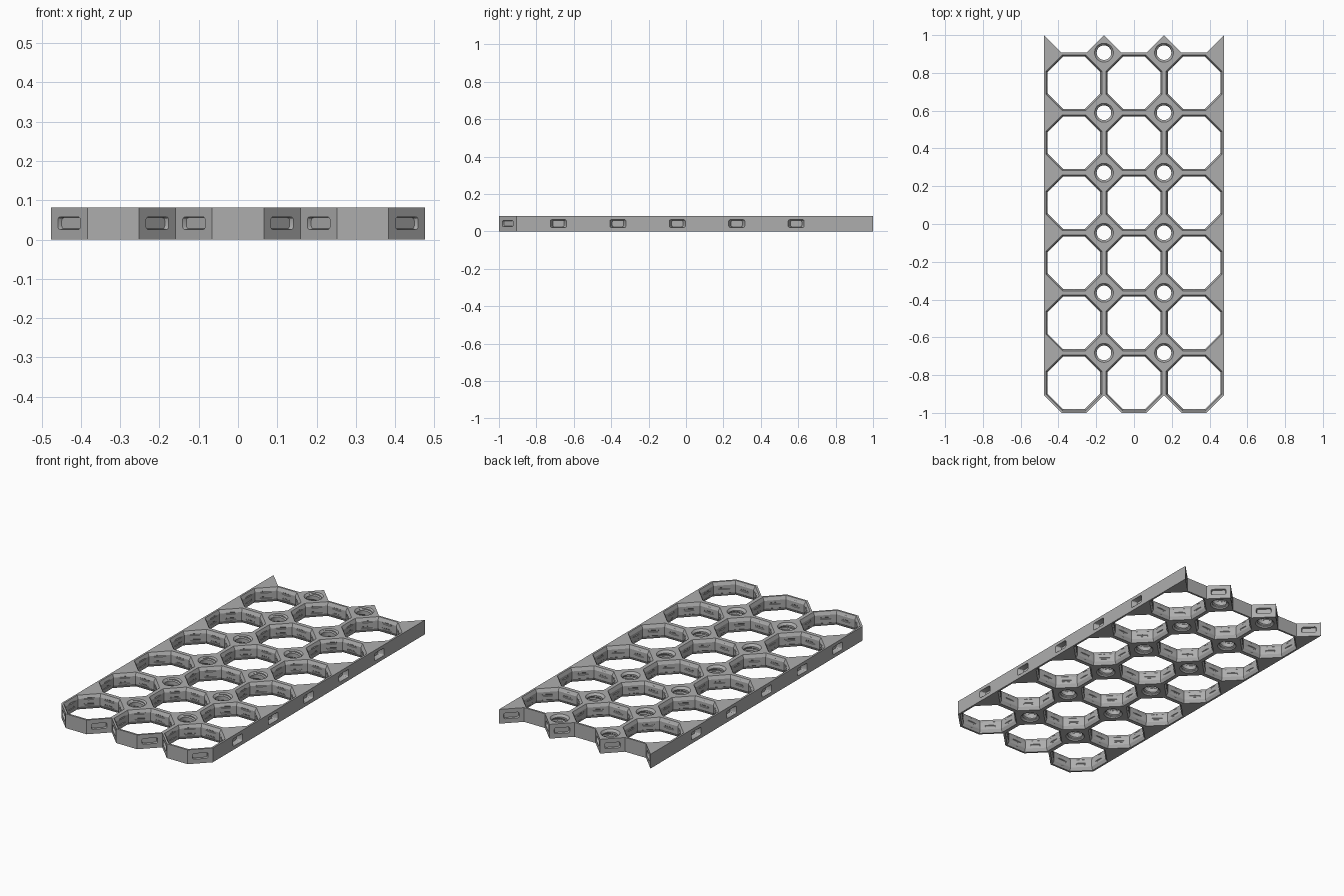
import bpy, bmesh, math
from mathutils import Matrix, Vector

if "Cube" in bpy.data.objects:
    bpy.data.objects.remove(bpy.data.objects["Cube"], do_unlink=True)

# Grid proportions: regular octagons on a square pitch
P = 2 / (7 - math.sqrt(0.5))          # pitch
SIDE = P * (math.sqrt(2) - 1)         # octagon side
C = (P - SIDE) / 2                    # octagon corner cut
W = 1.5 * P
H = 0.081
COLS = [(i - 1) * P for i in range(3)]
ROWS = [-1 + (j + 0.5) * P for j in range(6)]

grey = bpy.data.materials.new("plain grey")
grey.use_nodes = True
grey.diffuse_color = (0.42, 0.42, 0.42, 1)
grey.node_tree.nodes["Principled BSDF"].inputs["Base Color"].default_value = (0.42, 0.42, 0.42, 1)


def loft(bm, rings):
    """Closed solid through a list of equal-length point rings."""
    vs = [[bm.verts.new(p) for p in ring] for ring in rings]
    n = len(vs[0])
    for a, b in zip(vs, vs[1:]):
        for i in range(n):
            k = (i + 1) % n
            bm.faces.new((a[i], a[k], b[k], b[i]))
    bm.faces.new(vs[0][::-1])
    bm.faces.new(vs[-1])


def to_object(bm, name):
    bmesh.ops.recalc_face_normals(bm, faces=bm.faces)
    mesh = bpy.data.meshes.new(name)
    bm.to_mesh(mesh)
    bm.free()
    ob = bpy.data.objects.new(name, mesh)
    bpy.context.collection.objects.link(ob)
    return ob


def ring(cx, cy, z, r, n):
    off = math.pi / n
    return [(cx + r * math.cos(off + math.tau * i / n),
             cy + r * math.sin(off + math.tau * i / n), z) for i in range(n)]


def chamfered_hole(bm, x, y, r_mid, r_top, depth, n):
    over = 0.005
    r_out = r_top + (r_top - r_mid) * over / depth
    loft(bm, [ring(x, y, z, r, n) for z, r in
              ((-over, r_out), (depth, r_mid), (H - depth, r_mid), (H + over, r_out))])


def thread(bm, x, y, profile, pitch, n):
    """Helical groove cutter; profile is (radius, half height) inner then outer."""
    (r0, h0), (r1, h1) = profile
    rings = []
    for i in range(int(n * (H + 0.03) / pitch)):
        a, z = math.tau * i / n, -0.015 + pitch * i / n
        rings.append([(x + r * math.cos(a), y + r * math.sin(a), z + h)
                      for r, h in ((r0, -h0), (r1, -h1), (r1, h1), (r0, h0))])
    loft(bm, rings)


def pocket(bm, x, y, angle, outer, inner, depth):
    """Rounded tapering slot; angle is the direction the wall faces."""
    m = Matrix.Translation((x, y, H / 2 + 0.001)) @ Matrix.Rotation(angle, 4, 'Z')
    rings = []
    for d, (hw, hh) in ((0.005, outer), (-depth, inner)):
        rad, pts = 0.008, []
        for k, (sx, sz) in enumerate(((1, 1), (-1, 1), (-1, -1), (1, -1))):
            for s in range(4):
                a = (k + s / 3) * math.pi / 2
                pts.append(m @ Vector((d, sx * (hw - rad) + rad * math.cos(a),
                                       sz * (hh - rad) + rad * math.sin(a))))
        rings.append(pts)
    loft(bm, rings)


# Solid tile: octagon scallops at the front, matching teeth at the back
outline = [(-W, -1 + C)]
for cx in COLS:
    outline += [(cx - SIDE / 2, -1), (cx + SIDE / 2, -1), (cx + P / 2, -1 + C)]
outline.append((W, 1))
for cx in reversed(COLS):
    outline += [(cx + SIDE / 2, 1 - C), (cx - SIDE / 2, 1 - C), (cx - P / 2, 1)]
bm = bmesh.new()
loft(bm, [[(x, y, z) for x, y in outline] for z in (0, H)])
tile = to_object(bm, "grid_tile")
tile.data.materials.append(grey)

# Large octagonal openings and small round holes
holes, threads = bmesh.new(), bmesh.new()
cos8 = math.cos(math.pi / 8)
for cx in COLS:
    for cy in ROWS:
        chamfered_hole(holes, cx, cy, 0.139 / cos8, 0.148 / cos8, 0.018, 8)
        thread(threads, cx, cy, ((0.135, 0.010), (0.143, 0.003)), 0.0318, 40)
for cx in (-P / 2, P / 2):
    for cy in ROWS:
        chamfered_hole(holes, cx, cy + P / 2, 0.0386, 0.05, 0.0115, 32)
        thread(threads, cx, cy + P / 2, ((0.036, 0.010), (0.0447, 0.003)), 0.038, 24)

# Connector pockets along the edges
pockets = bmesh.new()
mid = (SIDE + C) / 2
for s in (-1, 1):
    for cx in COLS:
        pocket(pockets, cx + s * mid, -1 + C / 2, math.radians(-90 + s * 45),
               (0.042, 0.017), (0.038, 0.014), 0.011)
        pocket(pockets, cx + s * mid, 1 - C / 2, math.radians(90 + s * 45),
               (0.042, 0.017), (0.038, 0.014), 0.011)
    for cy in ROWS[:-1]:
        pocket(pockets, s * W, cy + P / 2, 0 if s > 0 else math.pi,
               (0.045, 0.022), (0.030, 0.017), 0.03)

# Cut everything out of the tile
bpy.context.view_layer.objects.active = tile
for name, bm in (("openings", holes), ("threads", threads), ("pockets", pockets)):
    cutter = to_object(bm, name + "_cutter")
    cutter.hide_render = True
    mod = tile.modifiers.new(name, 'BOOLEAN')
    mod.operation = 'DIFFERENCE'
    mod.solver = 'MANIFOLD'
    mod.object = cutter
    bpy.ops.object.modifier_apply(modifier=name)
    bpy.data.objects.remove(cutter, do_unlink=True)

bpy.ops.object.select_all(action='DESELECT')
tile.select_set(True)
bpy.ops.object.shade_smooth_by_angle(angle=math.radians(25))
